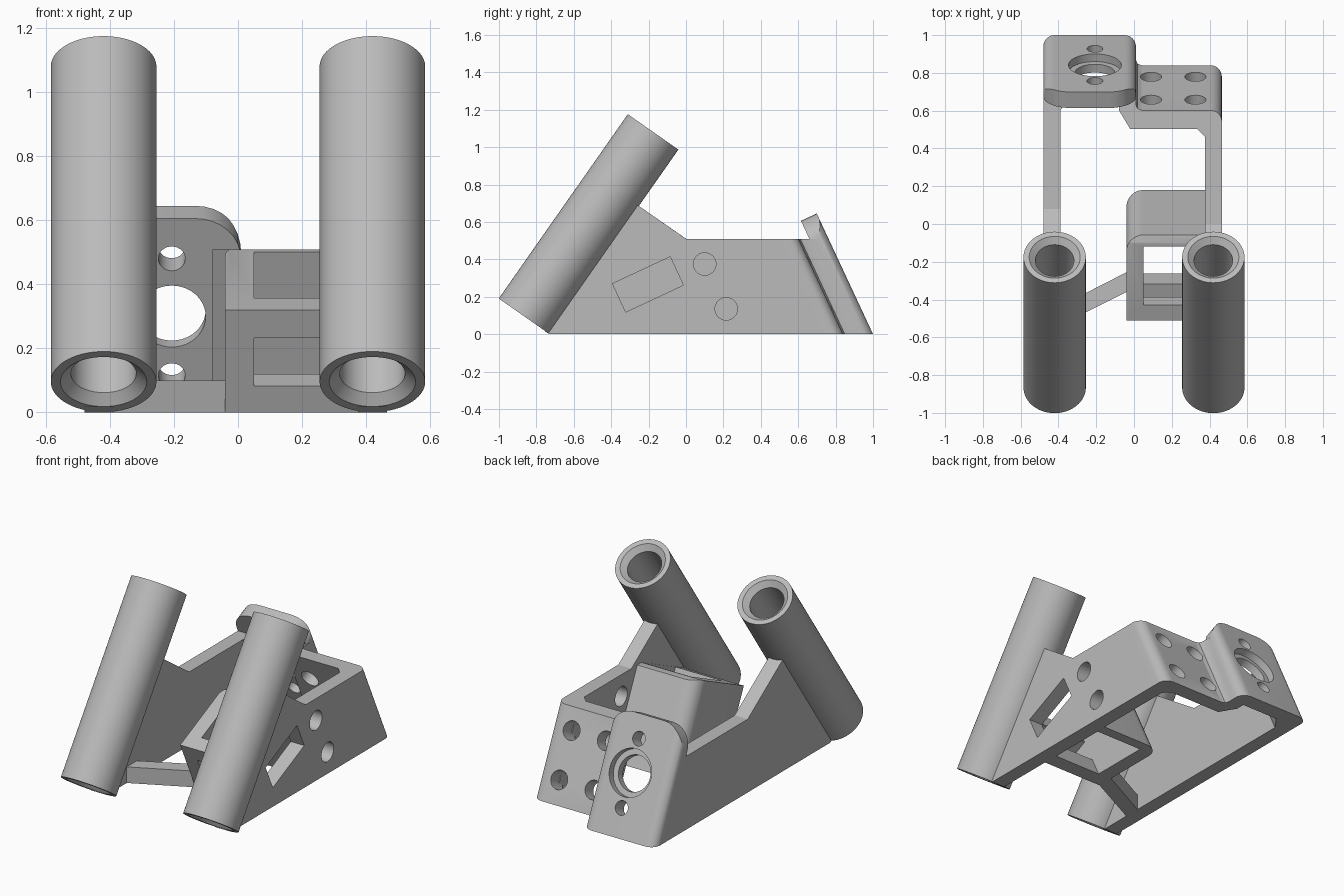
import bpy, bmesh, math
from mathutils import Vector, Matrix

cube = bpy.data.objects.get("Cube")
if cube:
    bpy.data.objects.remove(cube, do_unlink=True)

grey = bpy.data.materials.new("plain grey")
grey.use_nodes = True
COLOUR = (0.5, 0.5, 0.5, 1)
grey.diffuse_color = COLOUR
grey.node_tree.nodes["Principled BSDF"].inputs["Base Color"].default_value = COLOUR

TILT = math.radians(25)
C, S = math.cos(TILT), math.sin(TILT)
LEAN = math.tan(TILT)                  # rear plates lean forward by this much per height
NORMAL = Vector((0, C, S))             # outward normal of the rear plates
UP_PLATE = Vector((0, -S, C))          # upward along the rear plates


def finish(name, bm):
    bmesh.ops.recalc_face_normals(bm, faces=bm.faces)
    mesh = bpy.data.meshes.new(name)
    bm.to_mesh(mesh)
    bm.free()
    mesh.materials.append(grey)
    obj = bpy.data.objects.new(name, mesh)
    bpy.context.collection.objects.link(obj)
    return obj


def loft(name, low, high):
    """Solid between two matching outlines."""
    bm = bmesh.new()
    a = [bm.verts.new(p) for p in low]
    b = [bm.verts.new(p) for p in high]
    bm.faces.new(a)
    bm.faces.new(b)
    for i in range(len(a)):
        j = (i + 1) % len(a)
        bm.faces.new((a[i], a[j], b[j], b[i]))
    return finish(name, bm)


def leaning(name, plan, z0, z1):
    """Plan outline raised along the lean of the rear plates."""
    at = lambda z: [(x, y - LEAN * z, z) for x, y in plan]
    return loft(name, at(z0), at(z1))


def sideways(name, profile, x0, x1):
    """Side (y, z) profile extruded across x."""
    at = lambda x: [(x, y, z) for y, z in profile]
    return loft(name, at(x0), at(x1))


def rounded(corners, steps=8):
    """Outline whose corners (x, y, radius) are eased into arcs."""
    out = []
    n = len(corners)
    for i, (x, y, r) in enumerate(corners):
        p = Vector((x, y))
        if r == 0:
            out.append((x, y))
            continue
        a = (Vector(corners[i - 1][:2]) - p).normalized()
        b = (Vector(corners[(i + 1) % n][:2]) - p).normalized()
        centre = p + (a + b) * r
        for k in range(steps + 1):
            t = k / steps * math.pi / 2
            out.append(tuple(centre - b * r * math.cos(t) - a * r * math.sin(t)))
    return out


def rod(name, centre, axis, radius, depth, segments=40):
    bm = bmesh.new()
    turn = Vector(axis).to_track_quat('Z', 'Y').to_matrix().to_4x4()
    bmesh.ops.create_cone(bm, cap_ends=True, segments=segments, radius1=radius,
                          radius2=radius, depth=depth,
                          matrix=Matrix.Translation(centre) @ turn)
    return finish(name, bm)


def combine(obj, tool, operation='DIFFERENCE'):
    tool.hide_render = True
    mod = obj.modifiers.new("cut", 'BOOLEAN')
    mod.operation, mod.solver, mod.object = operation, 'EXACT', tool
    bpy.context.view_layer.objects.active = obj
    bpy.ops.object.modifier_apply(modifier=mod.name)
    bpy.data.objects.remove(tool, do_unlink=True)


def tube(name, x):
    """Hollow barrel with countersunk ends."""
    length, seg = 1.203, 72
    profile = [(0.165, 0), (0.165, length), (0.135, length),
               (0.102, length - 0.03), (0.102, 0.03), (0.135, 0)]
    place = (Matrix.Translation((x, -0.866, 0.096))
             @ Matrix.Rotation(math.radians(-35), 4, 'X'))
    bm = bmesh.new()
    rings = []
    for r, h in profile:
        angles = [2 * math.pi * i / seg for i in range(seg)]
        rings.append([bm.verts.new(place @ Vector((r * math.cos(a), r * math.sin(a), h)))
                      for a in angles])
    for k, ring in enumerate(rings):
        nxt = rings[(k + 1) % len(rings)]
        for i in range(seg):
            j = (i + 1) % seg
            bm.faces.new((ring[i], ring[j], nxt[j], nxt[i]))
    return finish(name, bm)


parts = [tube("right_tube", -0.42), tube("left_tube", 0.42)]

# Side walls, rising to meet the tubes
TUBE_EDGE = [(-0.73, 0), (-0.755, 0.015), (-0.273, 0.70)]


def wall(name, x0, x1, slope_end, top, rear):
    return sideways(name, TUBE_EDGE + [(slope_end, top), (rear - LEAN * top, top), (rear, 0)],
                    x0, x1)


right_wall = wall("right_wall", -0.48, -0.39, 0.08, 0.455, 0.93)
left_wall = wall("left_wall", 0.375, 0.465, 0.0, 0.51, 0.74)
for y, z in ((0.10, 0.375), (0.215, 0.135)):
    combine(left_wall, rod("hole", (0.42, y, z), (1, 0, 0), 0.06, 0.3))

# Tall rear plate with rounded top and a counterbored opening
tall = leaning("tall_rear_plate", rounded([(-0.48, 0.897, 0), (0.01, 0.897, 0),
               (0.01, 1.0, 0.06), (-0.48, 1.0, 0.06)]), 0, 0.8)
outline = rounded([(-0.6, -0.3, 0), (0.1, -0.3, 0), (0.1, 0.3, 0), (0.01, 0.3, 0),
                   (0.01, 0.712, 0.14), (-0.48, 0.712, 0.14), (-0.48, 0.3, 0), (-0.6, 0.3, 0)])
FOOT = Vector((0, 1.0, 0))


def on_plate(x, s, out):
    return Vector((x, 0, 0)) + FOOT + UP_PLATE * s + NORMAL * out


combine(tall, loft("outline", [on_plate(x, s, -0.3) for x, s in outline],
                   [on_plate(x, s, 0.3) for x, s in outline]), 'INTERSECT')
for s, r in ((0.171, 0.042), (0.375, 0.106), (0.574, 0.042)):
    combine(tall, rod("hole", on_plate(-0.207, s, 0), NORMAL, r, 0.5))
combine(tall, rod("counterbore", on_plate(-0.207, 0.375, 0), NORMAL, 0.14, 0.09))

# Lower rear plate, stepped forward, with four screw holes
low = leaning("low_rear_plate", rounded([
    (0.465, 0.73, 0), (0.465, 0.84, 0.06), (0.04, 0.84, 0), (0.018, 0.849, 0),
    (0.01, 0.87, 0), (0.01, 0.93, 0), (-0.08, 0.93, 0), (-0.08, 0.84, 0),
    (-0.02, 0.74, 0), (0.335, 0.74, 0), (0.375, 0.70, 0), (0.465, 0.70, 0)]), 0, 0.51)
for x in (0.09, 0.325):
    for z in (0.13, 0.39):
        combine(low, rod("hole", (x, 0.84 - LEAN * z, z), NORMAL, 0.056, 0.3))

# Gusset in the inner corner of the tall plate
gusset = leaning("corner_gusset", [(-0.40, 0.91), (-0.32, 0.91), (-0.40, 0.80)], 0, 0.455)

# Tilted holder box with an open shaft and a cross slot
box = leaning("holder_box", rounded([(-0.04, -1, 0), (0.38, -1, 0), (0.38, 0.18, 0),
                                     (-0.04, 0.18, 0.09)]), -0.1, 0.7)
combine(box, sideways("box_profile", [(-0.51, 0.32), (-0.10, 0.51), (0.6, 0.51),
                                      (0.6, 0), (-0.36, 0)], -0.3, 0.6), 'INTERSECT')


def tilted_block(name, u0, u1, v0, v1, x0, x1):
    """Block measured from the nose of the holder: u back and up, v down."""
    pts = [(-0.51 + u * C + v * S, 0.32 + u * S - v * C)
           for u, v in ((u0, v0), (u1, v0), (u1, v1), (u0, v1))]
    return sideways(name, pts, x0, x1)


combine(box, tilted_block("shaft", 0.09, 0.43, -0.3, 0.9, 0.05, 0.372))
combine(box, tilted_block("front_slot", -0.2, 0.2, 0.097, 0.262, 0.05, 0.372))
combine(box, tilted_block("side_slot", 0.085, 0.425, 0.095, 0.262, 0.3, 0.6))
combine(left_wall, tilted_block("side_slot", 0.085, 0.425, 0.095, 0.262, 0.3, 0.6))

# Low angled brace from the holder to the right wall
brace_plan = [(-0.42, -0.55), (0.0, -0.34), (0.0, -0.235), (-0.42, -0.45)]
brace = loft("angled_brace", [(x, y, 0) for x, y in brace_plan],
             [(x, y, 0.1) for x, y in brace_plan])

parts += [right_wall, left_wall, tall, low, gusset, box, brace]
bpy.ops.object.select_all(action='DESELECT')
for obj in parts:
    obj.select_set(True)
bpy.context.view_layer.objects.active = parts[0]
bpy.ops.object.shade_smooth_by_angle(angle=math.radians(30))
